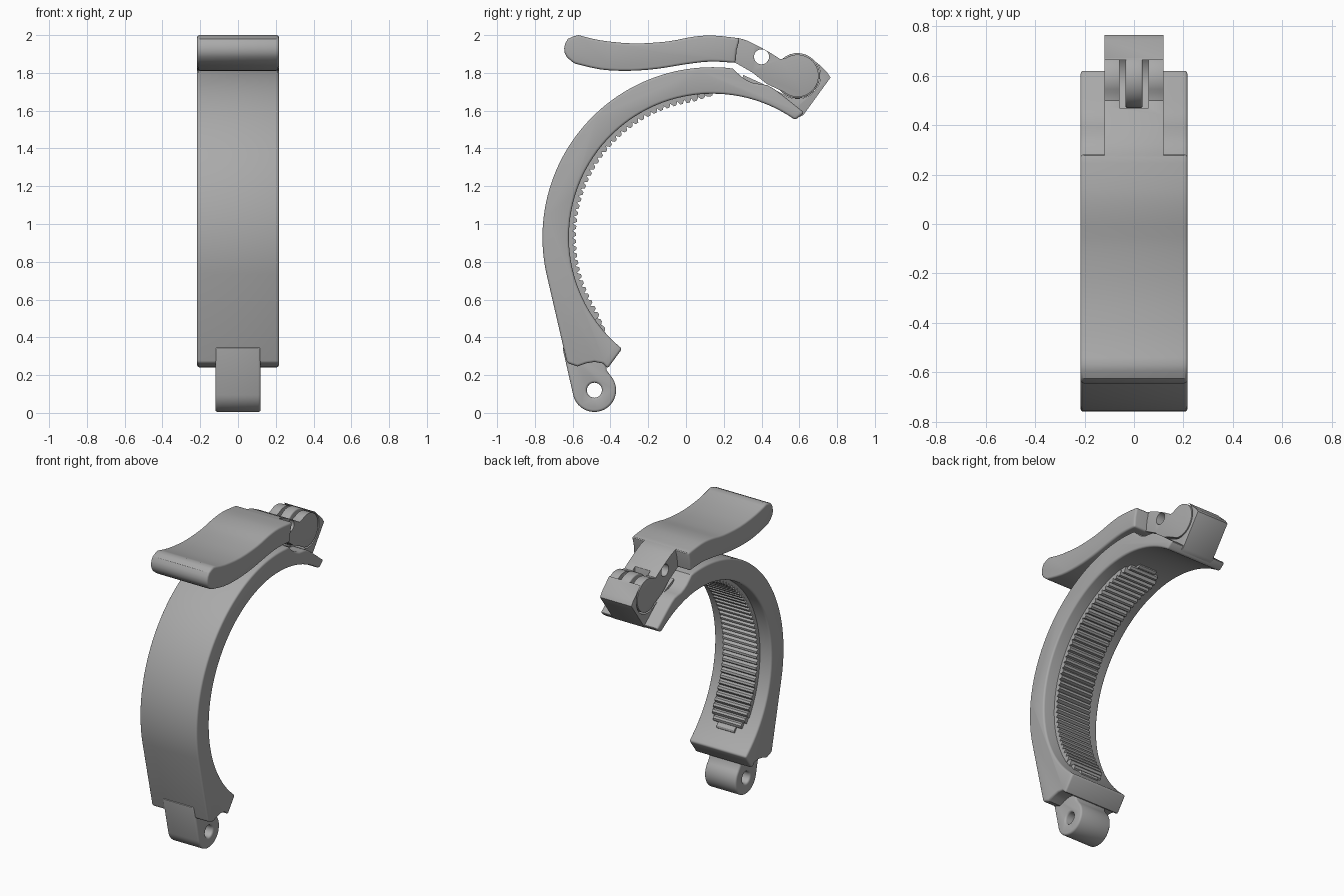
import bpy, bmesh
from math import sin, cos, radians, sqrt
from mathutils import Vector

old = bpy.data.objects.get("Cube")
if old:
    bpy.data.objects.remove(old, do_unlink=True)

grey = bpy.data.materials.new("plain grey")
grey.use_nodes = True
grey.diffuse_color = (0.4, 0.4, 0.4, 1)
grey.node_tree.nodes["Principled BSDF"].inputs["Base Color"].default_value = grey.diffuse_color

WIDE, NARROW = 0.217, 0.12      # half widths
RING = (0.14, 0.93)             # centre of the clamp arc
HINGE = (-0.485, 0.12)
HOOK = (0.59, 1.785)
PIN = (0.4, 1.885)


def arc(centre, r, a0, a1, n):
    """Points (y, z) on an arc, angles in degrees."""
    angles = [radians(a0 + (a1 - a0) * i / n) for i in range(n + 1)]
    return [(centre[0] + r * cos(a), centre[1] + r * sin(a)) for a in angles]


def smooth(pts, steps=3):
    """Catmull-Rom curve through the points."""
    p = [Vector(q) for q in [pts[0], *pts, pts[-1]]]
    out = []
    for a, b, c, d in zip(p, p[1:], p[2:], p[3:]):
        for i in range(steps):
            t = i / steps
            out.append(tuple(0.5 * (2 * b + (c - a) * t + (2 * a - 5 * b + 4 * c - d) * t * t
                                    + (3 * b - a - 3 * c + d) * t ** 3)))
    return out + [pts[-1]]


def prism(bm, pts, half):
    """Extrude a (y, z) outline across x."""
    sides = [[bm.verts.new((x, y, z)) for y, z in pts] for x in (-half, half)]
    bm.faces.new(sides[0])
    bm.faces.new(sides[1][::-1])
    n = len(pts)
    for i in range(n):
        j = (i + 1) % n
        bm.faces.new((sides[0][i], sides[1][i], sides[1][j], sides[0][j]))


def finish(name, bm):
    bmesh.ops.recalc_face_normals(bm, faces=bm.faces)
    mesh = bpy.data.meshes.new(name)
    bm.to_mesh(mesh)
    bm.free()
    mesh.materials.append(grey)
    ob = bpy.data.objects.new(name, mesh)
    bpy.context.collection.objects.link(ob)
    return ob


def part(name, outline, half, cuts=(), bevel=0.013):
    """Extruded part with cut-outs and rounded edges."""
    bm = bmesh.new()
    prism(bm, outline, half)
    ob = finish(name, bm)
    bpy.ops.object.select_all(action='DESELECT')
    bpy.context.view_layer.objects.active = ob
    ob.select_set(True)
    for cut_outline, cut_half in cuts:
        bm = bmesh.new()
        prism(bm, cut_outline, cut_half)
        cutter = finish("cutter", bm)
        cutter.hide_render = True
        mod = ob.modifiers.new("cut", 'BOOLEAN')
        mod.operation, mod.solver, mod.object = 'DIFFERENCE', 'EXACT', cutter
        bpy.ops.object.modifier_apply(modifier=mod.name)
        bpy.data.objects.remove(cutter, do_unlink=True)
    mod = ob.modifiers.new("round", 'BEVEL')
    mod.width, mod.segments, mod.limit_method, mod.angle_limit = bevel, 3, 'ANGLE', radians(40)
    bpy.ops.object.modifier_apply(modifier=mod.name)
    bpy.ops.object.shade_smooth_by_angle(angle=radians(32))
    return ob


def hole(centre, r):
    return (arc(centre, r, 0, 345, 23), 1)


# Curved clamp arm: outer arc, thin end tongue, inner arc, lower end
tongue = smooth([(0.25, 1.822), (0.3, 1.775), (0.36, 1.745), (0.43, 1.735),
                 (0.5, 1.69), (0.6, 1.61)], 2)
lower = [(-0.415, 0.235), (-0.44, 0.262), (-0.485, 0.27), (-0.53, 0.262),
         (-0.575, 0.246), (-0.63, 0.265)]
part("clamp_arm", arc(RING, 0.9, 192.6, 85, 44) + tongue + [(0.627, 1.59)]
     + arc(RING, 0.76, 54.8, 231, 60) + lower, WIDE)

# Hinge knuckle at the foot
part("hinge_knuckle", [(-0.655, 0.35)] + arc(HINGE, 0.115, 192.6, 400, 28)
     + [(-0.42, 0.225), (-0.43, 0.33)], NARROW, [hole(HINGE, 0.04)])

# Grip ribs in a round-ended patch on the inner face
bm = bmesh.new()
count, first, last, reach = 45, 90, 221, 0.13
step = (last - first) / count
for i in range(count):
    a = first + step * (i + 0.5)
    end = min(a - first, last - a) * radians(1) * 0.74
    lap = max(0, reach - end)
    half = max(0.02, sqrt(reach ** 2 - lap ** 2))
    rise = min(1, 0.3 + end / 0.15)
    rows = [(-0.5, 0.78), (-0.5, 0.76 - 0.018 * rise), (-0.2, 0.76 - 0.037 * rise),
            (0.2, 0.76 - 0.037 * rise), (0.5, 0.76 - 0.018 * rise), (0.5, 0.78)]
    prism(bm, [arc(RING, r, a + k * step, a, 1)[0] for k, r in rows], half)
finish("grip_ribs", bm)

# Catch block that cups the lever's round end, with a web between its arms
part("catch_block", [(0.3, 1.79), (0.32, 1.72)] + arc(RING, 0.768, 70, 55, 5)
     + [(0.62, 1.575), (0.765, 1.775), (0.745, 1.805), (0.665, 1.882)]
     + arc(HOOK, 0.122, 48, -125, 22) + [(0.4, 1.745)], NARROW)
part("catch_web", arc(HOOK, 0.12, 0, 348, 29), 0.035, bevel=0.008)

# Wavy lever handle
top = smooth([(-0.57, 2.0), (-0.45, 1.972), (-0.28, 1.956), (-0.1, 1.966),
              (0.03, 1.99), (0.14, 1.998), (0.285, 1.983)])
under = smooth([(0.262, 1.853), (0.13, 1.86), (0, 1.846), (-0.15, 1.822),
                (-0.3, 1.811), (-0.45, 1.818), (-0.59, 1.85)])
tip = smooth([(-0.59, 1.85), (-0.632, 1.885), (-0.645, 1.93), (-0.625, 1.98), (-0.57, 2.0)], 2)
part("lever_handle", top + [(0.268, 1.92)] + under + tip[1:-1], WIDE)

# Lever neck, forked around the web
slot = [(0.47, 1.5), (0.8, 1.5), (0.8, 2.1), (0.47, 2.1)]
neck_top = smooth([(0.15, 1.993), (0.285, 1.983), (0.36, 1.953), (0.44, 1.91), (0.5, 1.872)], 2)
part("lever_neck", neck_top + arc(HOOK, 0.112, 122, -130, 28)
     + [(0.43, 1.74), (0.35, 1.803), (0.262, 1.853), (0.15, 1.865)], NARROW,
     [hole(PIN, 0.04), (slot, 0.058)], bevel=0.01)
